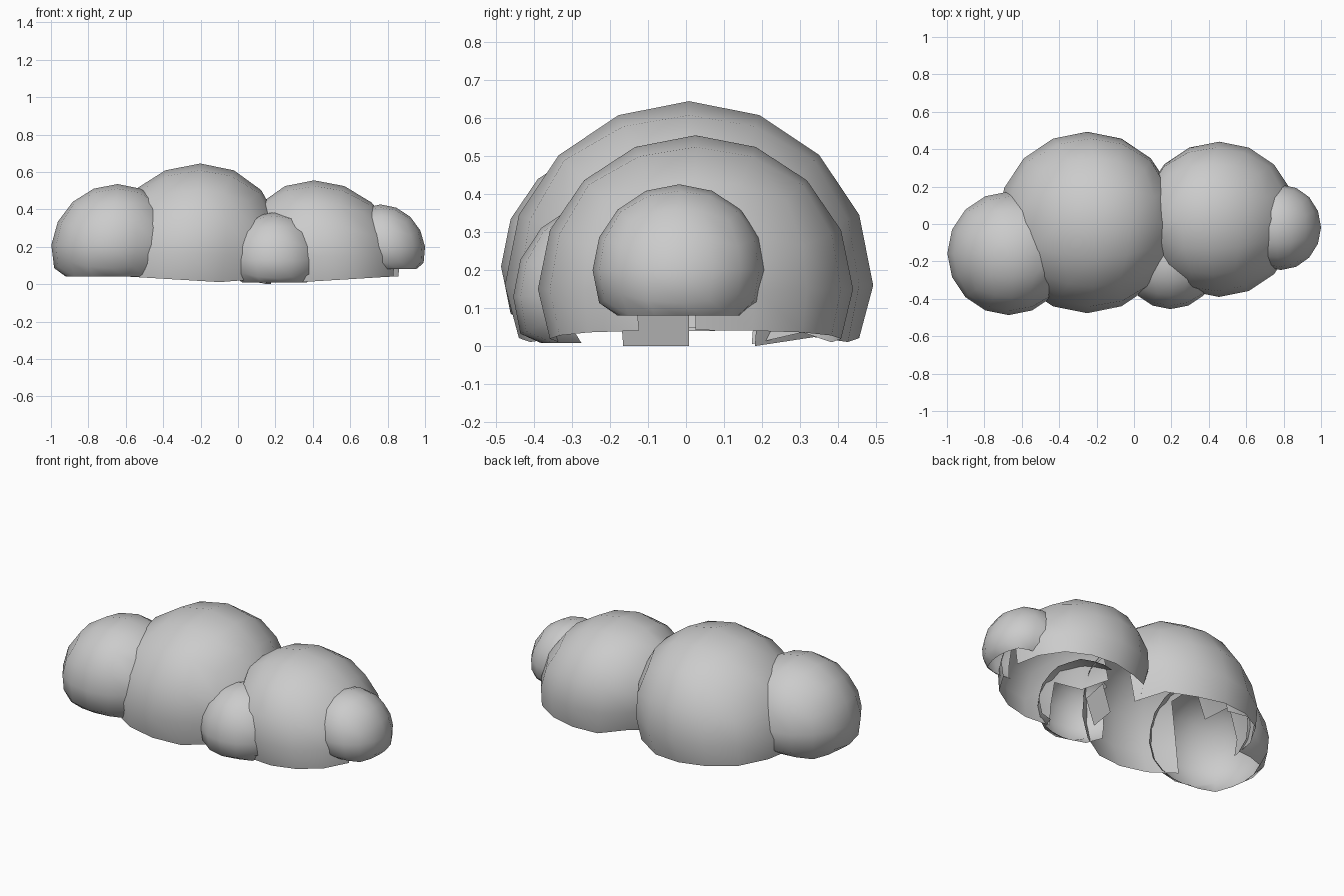
import bpy, bmesh, math
from mathutils import Vector

if "Cube" in bpy.data.objects:
    bpy.data.objects.remove(bpy.data.objects["Cube"])

# name: centre, radii, underside height at centre, underside slope along x, lean along x
PUFFS = {
    "left_puff": ((-0.67, -0.157, 0.21), (0.328, 0.33, 0.325), 0.04, 0.0, 0.08),
    "main_puff": ((-0.25, 0.008, 0.16), (0.48, 0.485, 0.485), 0.02, -0.06, 0.1),
    "right_puff": ((0.455, 0.025, 0.15), (0.415, 0.415, 0.405), 0.018, 0.06, -0.12),
    "front_puff": ((0.195, -0.205, 0.13), (0.25, 0.25, 0.255), 0.008, 0.0, 0.0),
    "end_puff": ((0.785, -0.018, 0.2), (0.215, 0.228, 0.226), 0.08, 0.0, -0.1),
}


def inside(p, name, k=0.97):
    c, r, _, _, lean = PUFFS[name]
    q = Vector(p) - Vector(c)
    q.x -= lean * q.z
    return sum((q[i] / r[i]) ** 2 for i in range(3)) < k * k


def make_puff(name):
    c, r, floor, slope, lean = PUFFS[name]
    bm = bmesh.new()
    # cube ball with sixteen sides around, open underneath
    bmesh.ops.create_cube(bm, size=2)
    bmesh.ops.subdivide_edges(bm, edges=bm.edges[:], cuts=3, use_grid_fill=True)
    under = [f for f in bm.faces if f.calc_center_median().z < -0.99]
    bmesh.ops.delete(bm, geom=under, context='FACES')
    for v in bm.verts:
        d = Vector([math.tan(a * math.pi / 4) for a in v.co]).normalized()
        p = Vector([c[i] + d[i] * r[i] for i in range(3)])
        p.x += lean * (p.z - c[2])
        # flattened, slightly tilted underside
        p.z = max(p.z, floor + slope * (p.x - c[0]), 0.0)
        v.co = p
    # remove flat underside and faces buried in neighbouring puffs
    bm.normal_update()
    gone = [f for f in bm.faces if f.normal.z < -0.9
            or any(n != name and all(inside(v.co, n) for v in f.verts) for n in PUFFS)]
    bmesh.ops.delete(bm, geom=gone, context='FACES')
    for f in bm.faces:
        f.smooth = True
    me = bpy.data.meshes.new(name)
    bm.to_mesh(me)
    bm.free()
    ob = bpy.data.objects.new(name, me)
    bpy.context.collection.objects.link(ob)


for puff in PUFFS:
    make_puff(puff)
